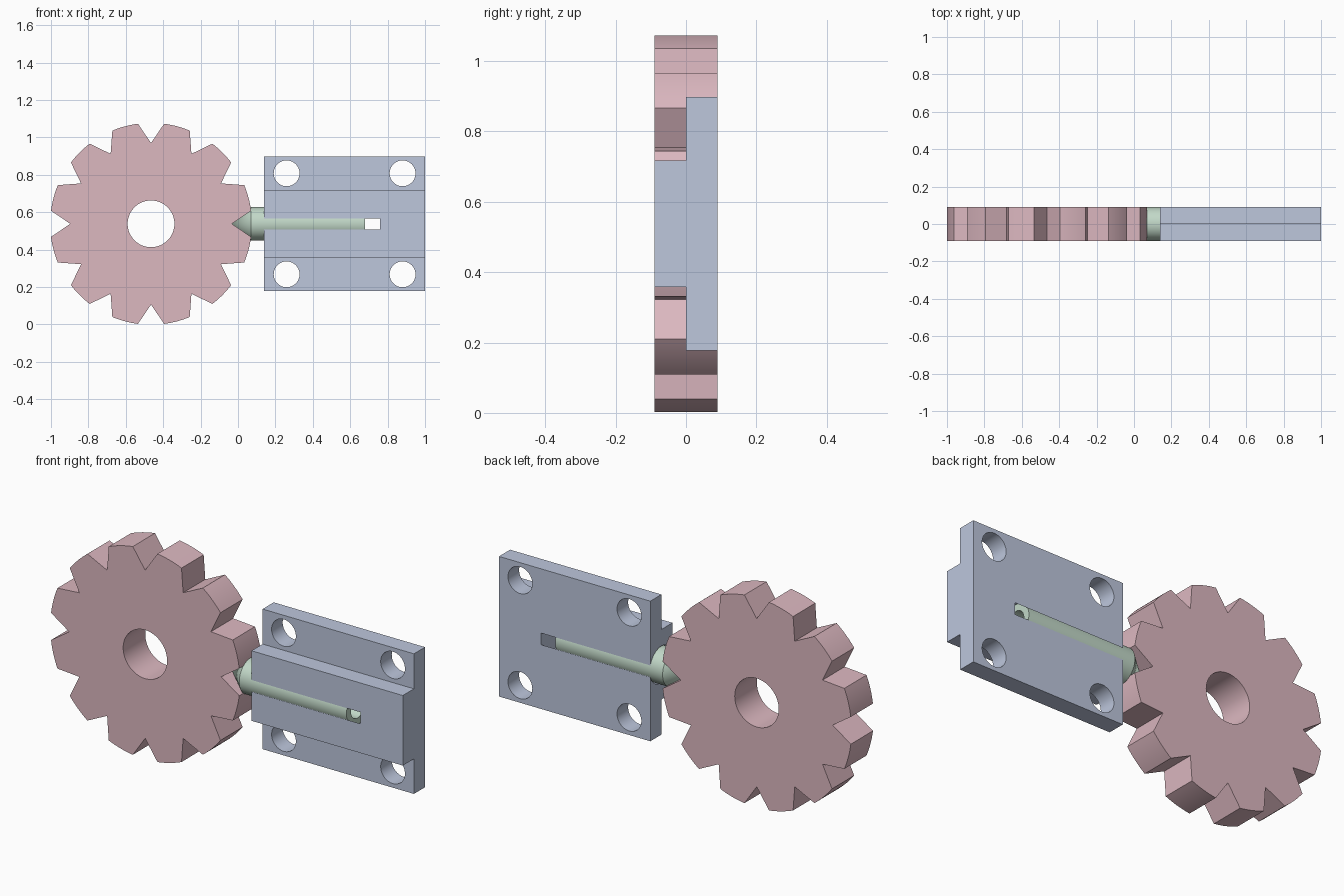
import bpy, bmesh
from math import pi, sin, cos, asin, sqrt, radians
from mathutils import Matrix, Vector

if "Cube" in bpy.data.objects:
    bpy.data.objects.remove(bpy.data.objects["Cube"])

ZC = 0.538      # height of the shared axis
T = 0.09        # half thickness of everything


def material(name, rgb):
    m = bpy.data.materials.new(name)
    m.diffuse_color = (*rgb, 1)
    m.use_nodes = True
    m.node_tree.nodes["Principled BSDF"].inputs["Base Color"].default_value = m.diffuse_color
    return m


def finish(name, bm, mat=None):
    bmesh.ops.recalc_face_normals(bm, faces=bm.faces)
    me = bpy.data.meshes.new(name)
    bm.to_mesh(me)
    bm.free()
    ob = bpy.data.objects.new(name, me)
    bpy.context.collection.objects.link(ob)
    if mat:
        me.materials.append(mat)
    return ob


def prism(name, pts, direction, mat):
    """Extrude a closed outline of 3D points along a vector."""
    bm = bmesh.new()
    face = bm.faces.new([bm.verts.new(p) for p in pts])
    ext = bmesh.ops.extrude_face_region(bm, geom=[face], use_keep_orig=True)
    moved = [g for g in ext["geom"] if isinstance(g, bmesh.types.BMVert)]
    bmesh.ops.translate(bm, vec=Vector(direction), verts=moved)
    return finish(name, bm, mat)


def rod(name, centre, radius, length, axis):
    bm = bmesh.new()
    rot = Matrix.Rotation(pi / 2, 4, 'X' if axis == 'Y' else 'Y')
    bmesh.ops.create_cone(bm, cap_ends=True, segments=64, radius1=radius, radius2=radius,
                          depth=length, matrix=Matrix.Translation(centre) @ rot)
    return finish(name, bm)


def cut(ob, cutter):
    mod = ob.modifiers.new("cut", 'BOOLEAN')
    mod.operation = 'DIFFERENCE'
    mod.solver = 'EXACT'
    mod.object = cutter
    bpy.context.view_layer.objects.active = ob
    bpy.ops.object.modifier_apply(modifier=mod.name)
    bpy.data.objects.remove(cutter)


def smooth(ob):
    bpy.ops.object.select_all(action='DESELECT')
    ob.select_set(True)
    bpy.context.view_layer.objects.active = ob
    bpy.ops.object.shade_smooth_by_angle(angle=radians(25))


pink = material("gear_pink", (0.72, 0.48, 0.53))
blue = material("housing_blue", (0.51, 0.57, 0.72))
green = material("plunger_green", (0.54, 0.69, 0.58))

# Index wheel: twelve teeth parted by V notches
GX, R, ROOT = -0.465, 0.5395, 0.432
half = asin(0.07 / R)
outline = []
for k in range(12):
    a = k * pi / 6
    outline.append((GX + ROOT * cos(a), -T, ZC + ROOT * sin(a)))
    for i in range(9):
        b = a + half + (pi / 6 - 2 * half) * i / 8
        outline.append((GX + R * cos(b), -T, ZC + R * sin(b)))
wheel = prism("index_wheel", outline, (0, 2 * T, 0), pink)
cut(wheel, rod("shaft_hole", (GX, 0, ZC), 0.125, 1, 'Y'))
smooth(wheel)

# Housing: wide back plate and narrow raised front block
X0, X1 = 0.14, 1.0
section = [(T, -0.36), (T, 0.36), (0, 0.36), (0, 0.18),
           (-T, 0.18), (-T, -0.18), (0, -0.18), (0, -0.36)]
housing = prism("housing", [(X0, y, ZC + z) for y, z in section], (X1 - X0, 0, 0), blue)

# Screw holes in the plate corners
for x in (0.26, 0.88):
    for s in (-1, 1):
        cut(housing, rod("screw_hole", (x, 0, ZC + s * 0.27), 0.069, 1, 'Y'))

# Blind bore, a little wider than the housing is thick, so it opens slots front and back
bore = sqrt(T ** 2 + 0.03 ** 2)
cut(housing, rod("bore", (0.38, 0, ZC), bore, 0.76, 'X'))
smooth(housing)

# Plunger: pointed nose, round body, hollow rear end
profile = [(-0.035, 0), (0.07, T), (0.68, T), (0.68, 0.055), (0.40, 0.055), (0.40, 0)]
bm = bmesh.new()
verts = [bm.verts.new((x, 0, ZC + r)) for x, r in profile]
edges = [bm.edges.new(p) for p in zip(verts, verts[1:])]
bmesh.ops.spin(bm, geom=verts + edges, cent=(0, 0, ZC), axis=(1, 0, 0),
               angle=2 * pi, steps=64)
bmesh.ops.remove_doubles(bm, verts=bm.verts, dist=1e-5)
smooth(finish("plunger", bm, green))
